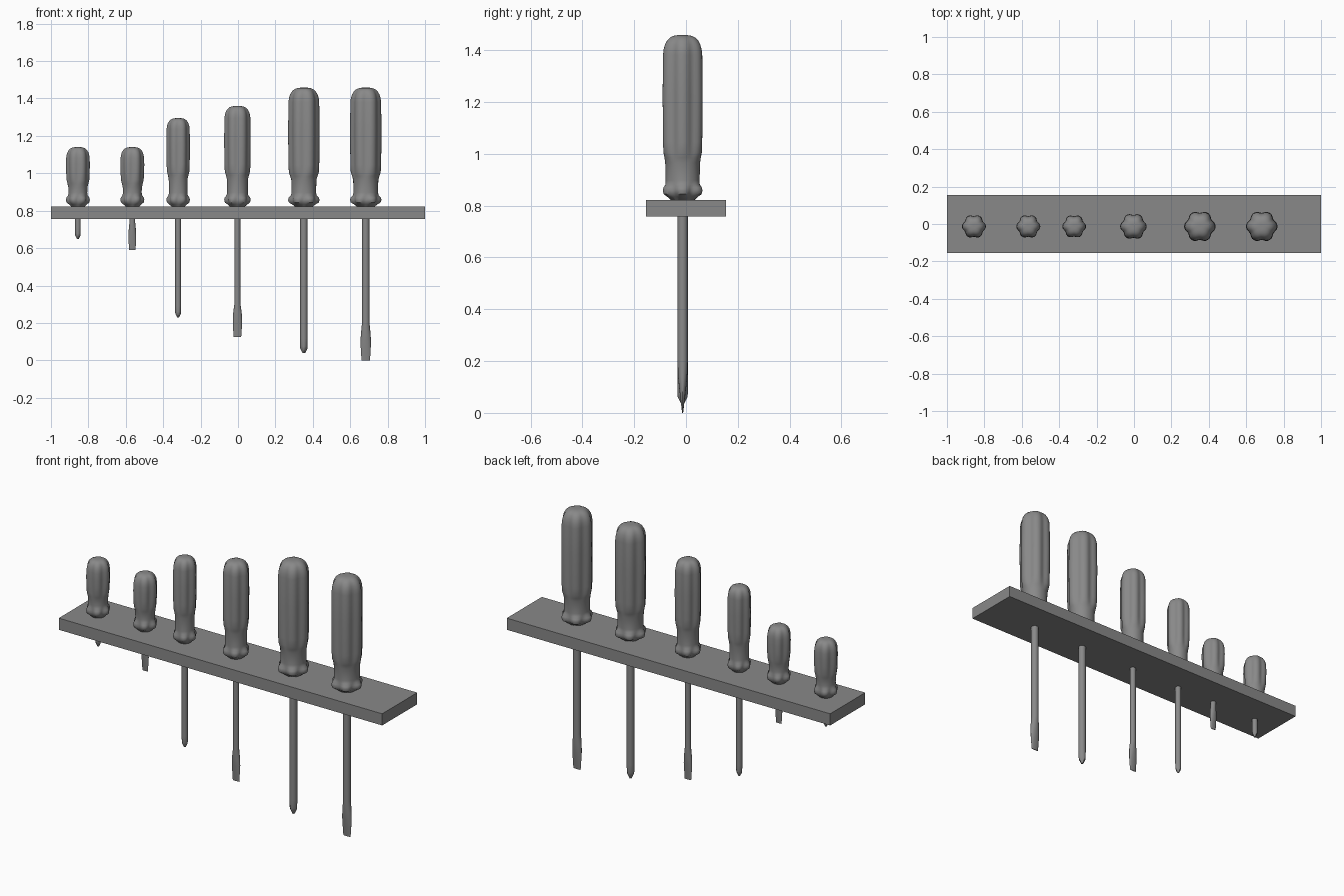
import bpy, bmesh
from math import sin, cos, pi, radians

if "Cube" in bpy.data.objects:
    bpy.data.objects.remove(bpy.data.objects["Cube"], do_unlink=True)

grey = bpy.data.materials.new("mid grey")
grey.use_nodes = True
grey.diffuse_color = (0.25, 0.25, 0.25, 1)
grey.node_tree.nodes["Principled BSDF"].inputs["Base Color"].default_value = grey.diffuse_color

AXIS_Y = -0.013
BOARD_LOW, BOARD_TOP = 0.757, 0.822


def finish(bm, name, location, smooth=True):
    bmesh.ops.recalc_face_normals(bm, faces=bm.faces)
    mesh = bpy.data.meshes.new(name)
    bm.to_mesh(mesh)
    bm.free()
    mesh.materials.append(grey)
    obj = bpy.data.objects.new(name, mesh)
    obj.location = location
    bpy.context.collection.objects.link(obj)
    if smooth:
        bpy.ops.object.select_all(action="DESELECT")
        obj.select_set(True)
        bpy.context.view_layer.objects.active = obj
        bpy.ops.object.shade_smooth_by_angle(angle=radians(40))


def loft(name, x, rings, sides, lobes):
    """Skin rings of (height, x radius, y radius, groove depth)."""
    bm = bmesh.new()
    loops = []
    for z, rx, ry, depth in rings:
        loop = []
        for i in range(sides):
            a = 2 * pi * i / sides
            k = 1 - depth * ((1 - cos(lobes * a)) / 2) ** 1.5
            loop.append(bm.verts.new((rx * k * cos(a), ry * k * sin(a), z)))
        loops.append(loop)
    for low, high in zip(loops, loops[1:]):
        for i in range(sides):
            j = (i + 1) % sides
            bm.faces.new((low[i], low[j], high[j], high[i]))
    bm.faces.new(loops[0])
    bm.faces.new(loops[-1])
    finish(bm, name, (x, AXIS_Y, 0))


def handle(name, x, r, top, shoulder):
    base = BOARD_TOP
    # lobed collar, round neck, fluted grip, domed end
    profile = [(base, 0.55, 0), (base + 0.012, 0.75, 0.08), (base + 0.022, 0.95, 0.16),
               (base + 0.036, 1.0, 0.18), (base + 0.048, 0.96, 0.16),
               (base + 0.06, 0.82, 0.04), (base + 0.075, 0.78, 0),
               (shoulder - 0.03, 0.8, 0), (shoulder - 0.01, 0.87, 0.04),
               (shoulder + 0.01, 0.95, 0.11), (shoulder + 0.05, 0.98, 0.14),
               ((shoulder + top) / 2, 1.0, 0.14)]
    profile += [(top - r * (1 - sin(t)), 0.98 * cos(t) ** 0.6, 0.13 * cos(t))
                for t in (radians(d) for d in (5, 20, 35, 50, 63, 75, 84, 88))]
    loft(name, x, [(z, r * k, r * k, d) for z, k, d in profile], 48, 6)


def flat_shaft(name, x, r, tip, wide):
    # round rod flaring into a thin wedge
    s = wide / 0.028
    rings = [(tip, wide * 0.8, 0.002, 0), (tip + 0.05 * s, wide * 0.93, r * 0.4, 0),
             (tip + 0.1 * s, wide, r * 0.7, 0), (tip + 0.14 * s, wide * 0.93, r * 0.88, 0),
             (tip + 0.2 * s, r, r, 0), (BOARD_TOP + 0.01, r, r, 0)]
    loft(name, x, rings, 16, 4)


def cross_shaft(name, x, r, tip):
    # round rod ending in a grooved cone
    rings = [(tip, r * 0.35, r * 0.35, 0.4), (tip + r * 1.2, r * 0.95, r * 0.95, 0.25),
             (tip + r * 1.8, r, r, 0.08), (tip + r * 4, r, r, 0), (BOARD_TOP + 0.01, r, r, 0)]
    loft(name, x, rings, 16, 4)


# rack board
bm = bmesh.new()
bmesh.ops.create_cube(bm, size=1)
bmesh.ops.scale(bm, verts=bm.verts, vec=(2, 0.31, BOARD_TOP - BOARD_LOW))
finish(bm, "rack_board", (0, 0, (BOARD_TOP + BOARD_LOW) / 2), False)

# x, grip radius, grip top, shoulder, rod radius, tip height, blade half width (0 = cross tip)
tools = [("stubby_cross", -0.856, 0.064, 1.14, 0.955, 0.015, 0.65, 0),
         ("stubby_flat", -0.565, 0.064, 1.14, 0.955, 0.015, 0.59, 0.021),
         ("small_cross", -0.32, 0.063, 1.295, 1.0, 0.016, 0.23, 0),
         ("medium_flat", -0.003, 0.071, 1.36, 1.0, 0.016, 0.125, 0.025),
         ("large_cross", 0.352, 0.084, 1.458, 0.995, 0.02, 0.038, 0),
         ("large_flat", 0.683, 0.084, 1.458, 0.995, 0.02, 0, 0.028)]
for name, x, r, top, shoulder, rod, tip, wide in tools:
    handle(name + "_handle", x, r, top, shoulder)
    if wide:
        flat_shaft(name + "_shaft", x, rod, tip, wide)
    else:
        cross_shaft(name + "_shaft", x, rod, tip)
